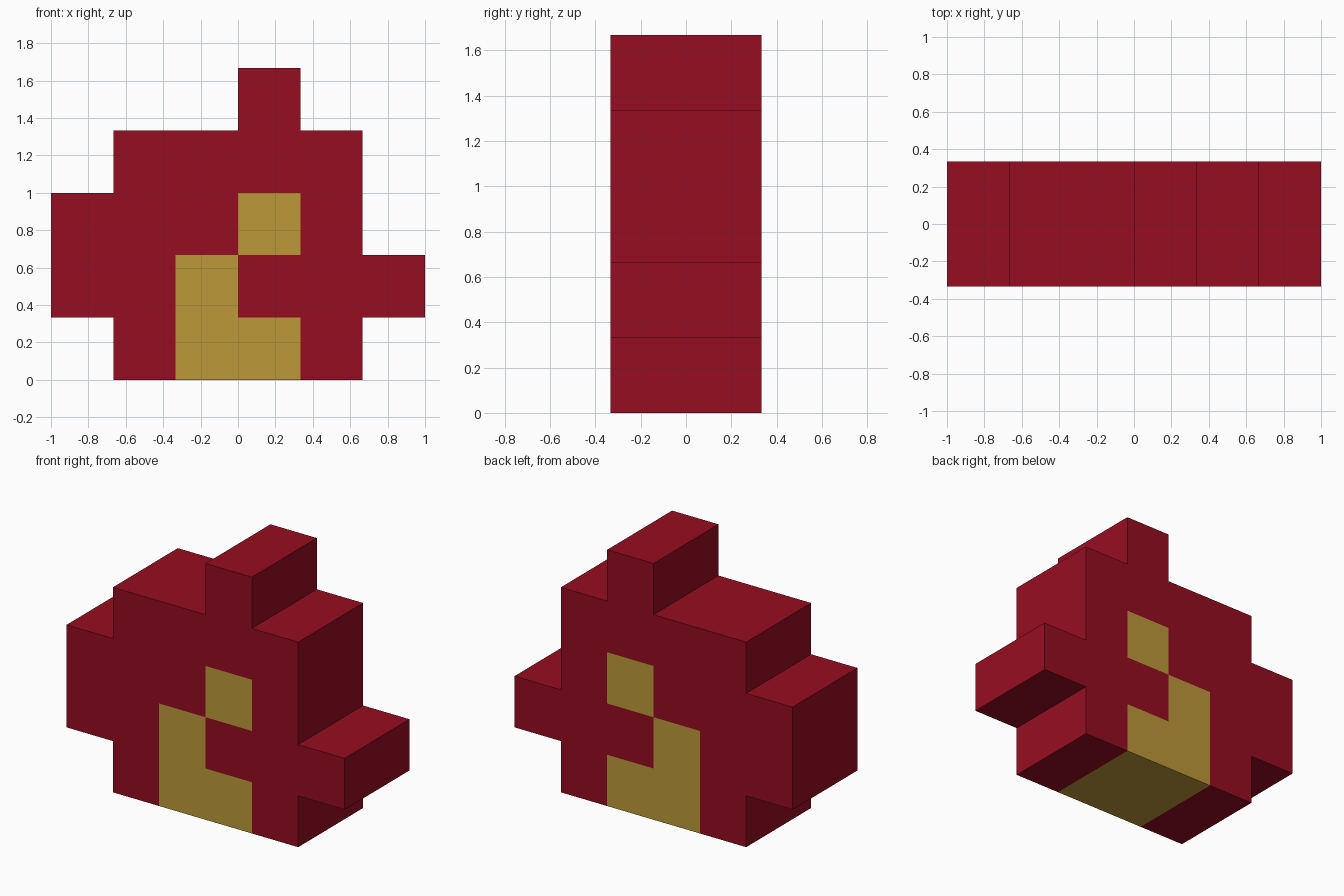
import bpy, bmesh, math
from mathutils import Vector

cube = bpy.data.objects.get("Cube")
if cube:
    bpy.data.objects.remove(cube, do_unlink=True)

U = 1 / 3          # size of one block
DEPTH = 2 * U      # thickness front to back

# Block map, top row first: R = red, G = gold, . = empty
ROWS = ["...R..",
        ".RRRR.",
        "RRRGR.",
        "RRGRRR",
        ".RGGR."]


def make_material(name, rgb):
    m = bpy.data.materials.new(name)
    m.use_nodes = True
    m.diffuse_color = (*rgb, 1)
    m.node_tree.nodes["Principled BSDF"].inputs["Base Color"].default_value = (*rgb, 1)
    return m


def cell_at(p):
    """Letter of the block that holds point p."""
    col = math.floor((p.x + 1) / U)
    row = len(ROWS) - 1 - math.floor(p.z / U)
    return ROWS[row][col]


# Front sheet of square blocks
bm = bmesh.new()
for r, line in enumerate(reversed(ROWS)):
    for c, letter in enumerate(line):
        if letter != ".":
            x, z = -1 + c * U, r * U
            bm.faces.new([bm.verts.new((x + dx * U, -DEPTH / 2, z + dz * U))
                          for dx, dz in ((0, 0), (1, 0), (1, 1), (0, 1))])
bmesh.ops.remove_doubles(bm, verts=bm.verts[:], dist=1e-4)

# Extrude the sheet to the back to make a closed solid
out = bmesh.ops.extrude_face_region(bm, geom=bm.faces[:], use_keep_orig=True)
bmesh.ops.translate(bm, vec=(0, DEPTH, 0),
                    verts=[g for g in out["geom"] if isinstance(g, bmesh.types.BMVert)])
bmesh.ops.recalc_face_normals(bm, faces=bm.faces[:])
bm.normal_update()

# Colour each face by the block just behind it
for f in bm.faces:
    inside = f.calc_center_median() - f.normal * 0.05
    f.material_index = 1 if cell_at(inside) == "G" else 0

mesh = bpy.data.meshes.new("block_flame")
bm.to_mesh(mesh)
bm.free()
mesh.materials.append(make_material("dark red", (0.305, 0.004, 0.0144)))
mesh.materials.append(make_material("gold", (0.509, 0.314, 0.042)))
flame = bpy.data.objects.new("block_flame", mesh)
bpy.context.collection.objects.link(flame)
